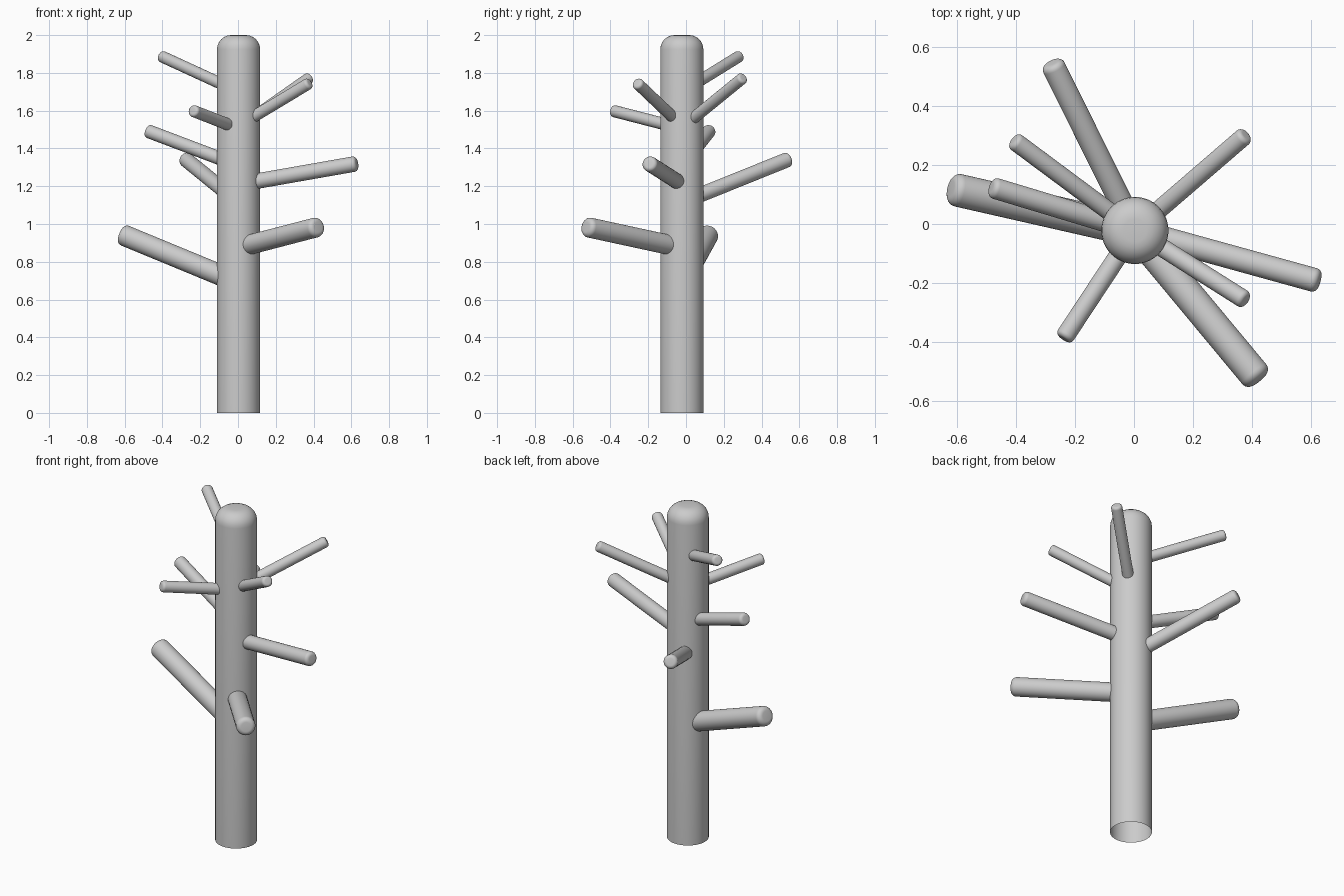
import bpy, bmesh
from math import sin, cos, pi
from mathutils import Vector

if "Cube" in bpy.data.objects:
    bpy.data.objects.remove(bpy.data.objects["Cube"])

CX, CY = 0.003, -0.022  # trunk axis


def rounded_rod(name, base, tip, r, round_r, sides):
    """Rod with an open base and a softly rounded tip, lathed along its axis."""
    base, tip = Vector(base), Vector(tip)
    axis = tip - base
    length = axis.length
    rot = Vector((0, 0, 1)).rotation_difference(axis)
    profile = [(r, 0)]
    for i in range(7):
        a = i / 6 * pi / 2
        profile.append((r - round_r + round_r * cos(a),
                        length - round_r + round_r * sin(a)))
    bm = bmesh.new()
    rings = []
    for pr, pz in profile:
        rings.append([bm.verts.new(base + rot @ Vector(
            (pr * cos(2 * pi * k / sides), pr * sin(2 * pi * k / sides), pz)))
            for k in range(sides)])
    for lo, hi in zip(rings, rings[1:]):
        for k in range(sides):
            n = (k + 1) % sides
            bm.faces.new((lo[k], lo[n], hi[n], hi[k]))
    bm.faces.new(rings[-1])
    for f in bm.faces:
        f.smooth = True
    mesh = bpy.data.meshes.new(name)
    bm.to_mesh(mesh)
    bm.free()
    obj = bpy.data.objects.new(name, mesh)
    bpy.context.collection.objects.link(obj)
    return obj


# Trunk
rounded_rod("trunk", (CX, CY, 0), (CX, CY, 2), 0.114, 0.075, 64)

# Branches: height on the trunk axis, tip, radius
branches = [
    (0.69, (-0.622, 0.12, 0.948), 0.056),
    (0.875, (0.425, -0.53, 0.985), 0.053),
    (1.21, (0.63, -0.195, 1.32), 0.041),
    (1.115, (-0.28, 0.548, 1.345), 0.040),
    (1.31, (-0.485, 0.125, 1.495), 0.036),
    (1.505, (-0.24, -0.39, 1.60), 0.032),
    (1.52, (0.38, -0.26, 1.747), 0.031),
    (1.51, (0.38, 0.303, 1.775), 0.031),
    (1.70, (-0.41, 0.285, 1.89), 0.031),
]
for i, (z, tip, r) in enumerate(branches, 1):
    rounded_rod(f"branch_{i}", (CX, CY, z), tip, r, r * 0.5, 32)
